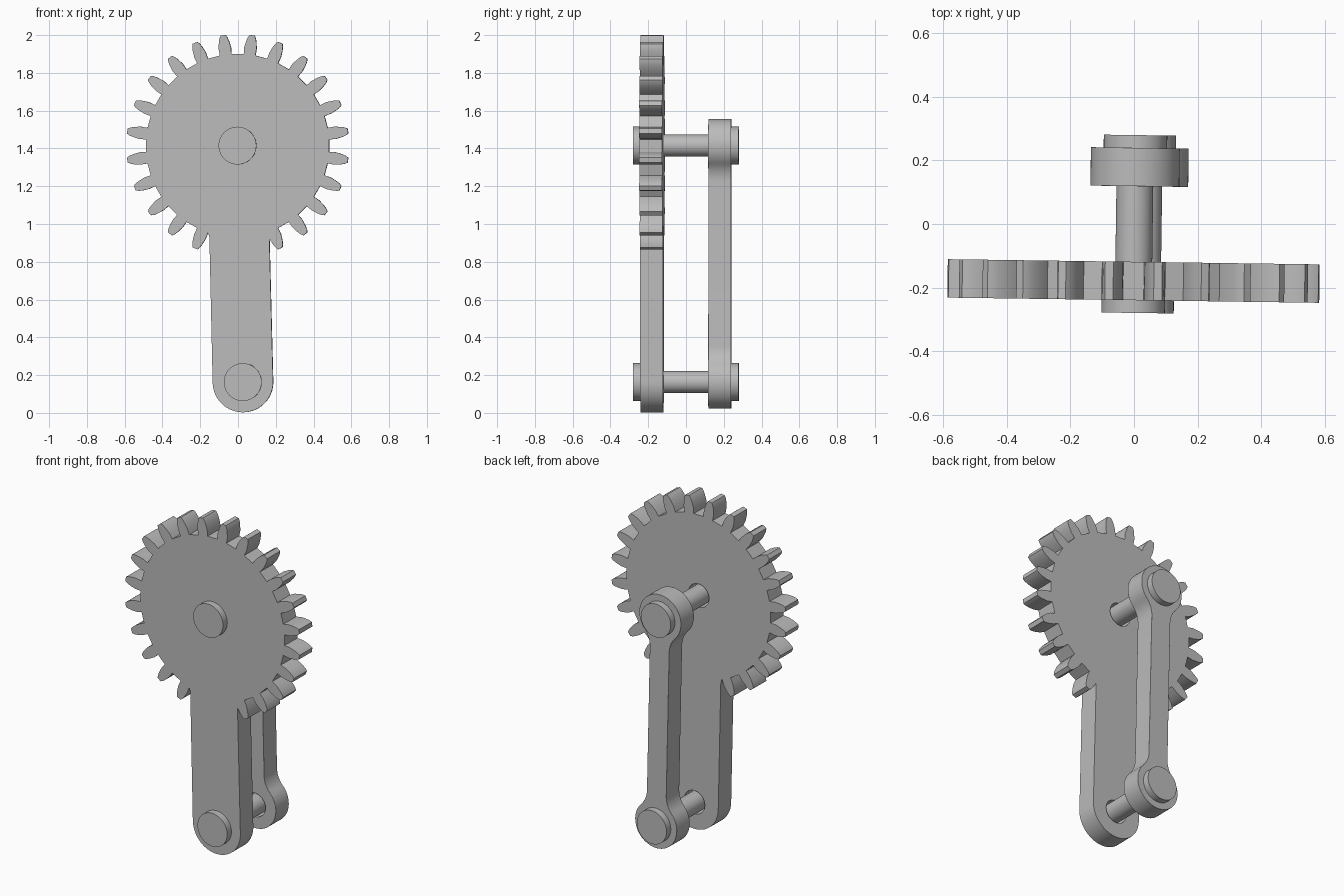
import bpy
import bmesh
from math import sin, cos, pi, radians, sqrt, asin
from mathutils import Vector, Matrix

cube = bpy.data.objects.get("Cube")
if cube:
    bpy.data.objects.remove(cube)

steel = bpy.data.materials.new("grey_steel")
steel.use_nodes = True
GREY = (0.5, 0.5, 0.5, 1)
steel.diffuse_color = GREY
steel.node_tree.nodes["Principled BSDF"].inputs["Base Color"].default_value = GREY

UPPER = Vector((0.001, 1.415))   # pivots in the x-z plane
LOWER = Vector((0.029, 0.163))
TURN = -0.014                    # slight turn of the assembly about z
INNER, OUTER, HEAD = 0.119, 0.24, 0.28
HOLE = 0.07


def arc(centre, r, a0, a1, n):
    return [centre + r * Vector((cos(a0 + (a1 - a0) * i / n), sin(a0 + (a1 - a0) * i / n)))
            for i in range(n + 1)]


def finish(obj):
    obj.data.materials.clear()
    obj.data.materials.append(steel)
    obj.rotation_euler = (0, 0, TURN)
    bpy.ops.object.select_all(action='DESELECT')
    obj.select_set(True)
    bpy.context.view_layer.objects.active = obj
    bpy.ops.object.shade_smooth_by_angle(angle=radians(30))


def plate(name, outline, y_mid):
    """Extrude an x-z outline with two pivot holes into a plate."""
    curve = bpy.data.curves.new(name, 'CURVE')
    curve.dimensions = '2D'
    curve.fill_mode = 'BOTH'
    curve.extrude = (OUTER - INNER) / 2
    holes = [arc(p, HOLE, 0, 2 * pi, 32)[:-1] for p in (UPPER, LOWER)]
    for loop in [outline] + holes:
        spline = curve.splines.new('POLY')
        spline.points.add(len(loop) - 1)
        for point, co in zip(spline.points, loop):
            point.co = (co.x, co.y, 0, 1)
        spline.use_cyclic_u = True
    obj = bpy.data.objects.new(name, curve)
    bpy.context.collection.objects.link(obj)
    bpy.ops.object.select_all(action='DESELECT')
    obj.select_set(True)
    bpy.context.view_layer.objects.active = obj
    bpy.ops.object.convert(target='MESH')
    obj = bpy.context.view_layer.objects.active
    bm = bmesh.new()
    bm.from_mesh(obj.data)
    bmesh.ops.remove_doubles(bm, verts=bm.verts, dist=1e-5)
    bm.transform(Matrix.Translation((0, y_mid, 0)) @ Matrix.Rotation(pi / 2, 4, 'X'))
    bmesh.ops.recalc_face_normals(bm, faces=bm.faces)
    bm.to_mesh(obj.data)
    bm.free()
    finish(obj)
    return obj


# Gear and crank arm in one outline: 22 teeth, the arm replaces the lowest two
flank = [(0.485, 0.031), (0.52, 0.033), (0.555, 0.027), (0.575, 0.021), (0.589, 0.013)]
tooth = [(r, -w) for r, w in flank] + [(r, w) for r, w in reversed(flank)]
gear = []
for i in range(22):
    a = radians(-67.5 + 15 * i)
    out, side = Vector((cos(a), sin(a))), Vector((-sin(a), cos(a)))
    gear += [UPPER + out * r + side * w for r, w in tooth]
gear = gear[1:]                  # the arm meets the first tooth on its flank
along = (LOWER - UPPER).normalized()
across = Vector((-along.y, along.x))
gear.append(UPPER + along * 0.48 - across * 0.16)
tilt = asin(along.x)
gear += arc(LOWER, 0.16, pi + tilt, 2 * pi + tilt, 32)
plate("gear_crank", gear, -(INNER + OUTER) / 2)

# Link: two round eyes joined to a narrow neck by concave fillets
EYE, NECK, FILLET = 0.14, 0.065, 0.14
rise = sqrt((EYE + FILLET) ** 2 - (NECK + FILLET) ** 2)
sweep = asin(rise / (EYE + FILLET))
half = (LOWER - UPPER).length / 2
quarter = arc(Vector((0, half)), EYE, pi / 2, -sweep, 24)
quarter += arc(Vector((NECK + FILLET, half - rise)), FILLET, pi - sweep, pi, 8)[1:]
right = quarter + [Vector((p.x, -p.y)) for p in reversed(quarter)]
local = right + [Vector((-p.x, p.y)) for p in reversed(right[1:-1])]
middle = (UPPER + LOWER) / 2
link = plate("back_link", [middle + across * p.x - along * p.y for p in local],
             (INNER + OUTER) / 2)
bevel = link.modifiers.new("soft_edges", 'BEVEL')
bevel.width = 0.008
bevel.segments = 2
bevel.limit_method = 'ANGLE'
bevel.angle_limit = radians(50)


def pin(name, centre):
    """Turned pin with a flat head at each end."""
    bm = bmesh.new()
    profile = [(0, -HEAD), (0.1, -HEAD), (0.1, -OUTER), (0.058, -OUTER),
               (0.058, OUTER), (0.1, OUTER), (0.1, HEAD), (0, HEAD)]
    verts = [bm.verts.new((centre.x + r, y, centre.y)) for r, y in profile]
    edges = [bm.edges.new(pair) for pair in zip(verts, verts[1:])]
    bmesh.ops.spin(bm, geom=verts + edges, cent=(centre.x, 0, centre.y),
                   axis=(0, 1, 0), angle=2 * pi, steps=48)
    bmesh.ops.remove_doubles(bm, verts=bm.verts, dist=1e-5)
    bmesh.ops.recalc_face_normals(bm, faces=bm.faces)
    mesh = bpy.data.meshes.new(name)
    bm.to_mesh(mesh)
    bm.free()
    obj = bpy.data.objects.new(name, mesh)
    bpy.context.collection.objects.link(obj)
    finish(obj)


pin("upper_pin", UPPER)
pin("lower_pin", LOWER)
